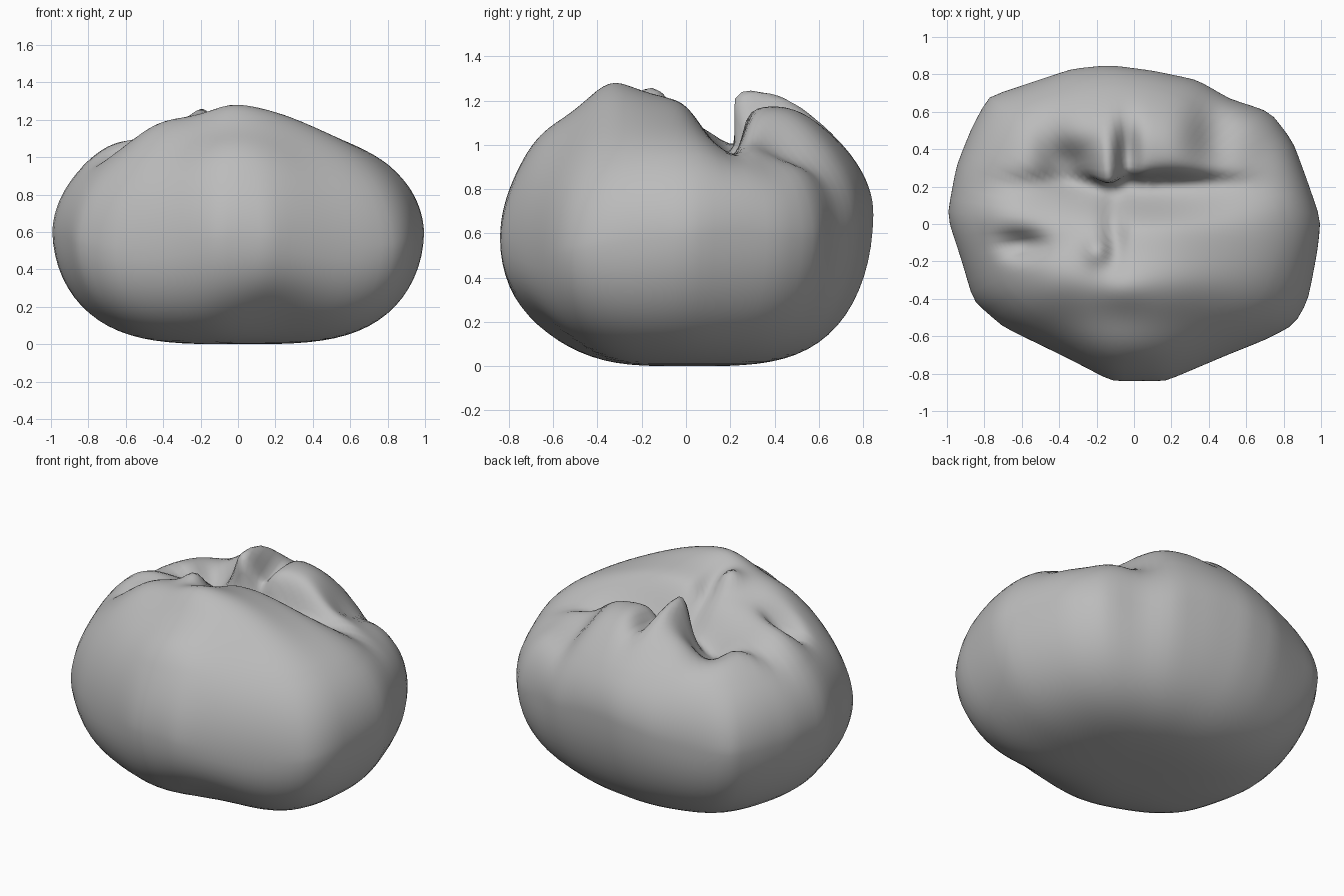
import bpy, bmesh
from math import sin, cos, pi, tau, exp, atan2, hypot

old = bpy.data.objects.get("Cube")
if old:
    bpy.data.objects.remove(old)

# Plan outline of the bundle, anticlockwise
OUTLINE = [(1, .02), (.92, .25), (.85, .44), (.73, .6), (.51, .67), (.34, .77), (.1, .82),
           (-.13, .85), (-.33, .83), (-.78, .68), (-.87, .51), (-.95, .31), (-1, .04),
           (-.92, -.2), (-.86, -.41), (-.7, -.55), (-.35, -.72), (-.12, -.84), (.17, -.84),
           (.5, -.7), (.7, -.62), (.86, -.54), (.93, -.41), (.98, -.15)]

# Folds on top: x, y, width in x, width towards front, width towards back, height
FOLDS = [
    (.06, -.34, .42, .22, .2, .15),     # front ridge
    (-.08, -.35, .15, .1, .1, .03),     # ridge peak
    (.1, -.04, .35, .2, .12, .07),      # middle swell
    (-.19, -.14, .08, .08, .08, .07),   # small knuckle
    (-.05, -.68, .4, .12, .15, .07),    # front brow
    (-.42, -.28, .2, .22, .2, .07),     # left shoulder
    (-.55, -.5, .2, .2, .2, .03),       # left front corner
    (-.04, .5, .45, .25, .25, .1),      # back swell
    (-.14, .27, .08, .06, .2, .12),     # pinched tip
    (.22, .38, .13, .1, .25, .02),      # back right lobe
    (.02, .21, .6, .14, .06, -.2),      # cross cleft
    (-.36, .31, .14, .1, .12, -.18),    # left pit
    (-.45, .45, .1, .12, .15, -.06),    # left back valley
    (-.04, .38, .06, .14, .18, -.13),   # valley between lobes
    (.43, .5, .12, .2, .25, -.12),      # right back valley
    (.66, .36, .22, .15, .2, -.09),     # right lobe
    (-.11, -.05, .06, .15, .2, -.07),   # centre crease
    (-.6, -.11, .12, .06, .06, -.13),   # side dimple
    (-.7, .05, .2, .12, .12, .05),      # left lobe
]
# Underside lifted at the front right
HOLLOWS = [(.2, -.7, .3, .25, .25, .1)]


def rim_radius(a):
    """Distance from the centre to the outline along an angle."""
    dx, dy = cos(a), sin(a)
    for (x0, y0), (x1, y1) in zip(OUTLINE, OUTLINE[1:] + OUTLINE[:1]):
        c0, c1 = dx * y0 - dy * x0, dx * y1 - dy * x1
        if c0 <= 0 < c1:
            t = c0 / (c0 - c1)
            return hypot(x0 + t * (x1 - x0), y0 + t * (y1 - y0))
    return 1


def bumps(table, x, y):
    total = 0
    for cx, cy, wx, front, back, h in table:
        wy = front if y < cy else back
        total += h * exp(-((x - cx) / wx) ** 2 - ((y - cy) / wy) ** 2)
    return total


def point(a, phi, rim, soft):
    s = cos(phi)
    # Outline corners soften away from the widest ring
    radius = rim + (soft - rim) * min(1, abs(phi) * 1.5)
    x, y = s * radius * cos(a), s * radius * sin(a)
    f = (1 - s ** (3.2 if phi > 0 else 3.5)) ** .5
    equator = .59 + .12 * max(0, y) - .02 * max(0, -y) - .08 * sin(2 * a) ** 2 * s
    if phi < 0:
        return x, y, equator * (1 - f) + f * bumps(HOLLOWS, x, y)
    z = equator + (1.12 - equator) * f + f * bumps(FOLDS, x, y)
    # Pinched tip leans forward over the cleft
    if z > 1:
        y -= .3 * (z - 1) * exp(-((x + .12) / .18) ** 2 - ((y - .28) / .1) ** 2)
    return x, y, z


# Cloth body: rings from the bottom pole to the top pole
SIDES, LOW, HIGH = 96, 20, 44
phis = [-pi / 2 * (1 - i / LOW) for i in range(1, LOW)]
phis += [pi / 2 * i / HIGH for i in range(HIGH)]
angles = [tau * i / SIDES for i in range(SIDES)]
rims = [rim_radius(a) for a in angles]
softs = rims
for step in range(6):
    softs = [(softs[i - 1] + softs[i] + softs[(i + 1) % SIDES]) / 3 for i in range(SIDES)]
bm = bmesh.new()
rings = [[bm.verts.new(point(a, p, r, s)) for a, r, s in zip(angles, rims, softs)]
         for p in phis]
for lower, upper in zip(rings, rings[1:]):
    for i in range(SIDES):
        j = (i + 1) % SIDES
        bm.faces.new((lower[i], lower[j], upper[j], upper[i]))
for ring, phi in ((rings[0], -pi / 2), (rings[-1], pi / 2)):
    pole = bm.verts.new(point(0, phi, 1, 1))
    for i in range(SIDES):
        bm.faces.new((ring[i], ring[(i + 1) % SIDES], pole))
bmesh.ops.recalc_face_normals(bm, faces=bm.faces)
bmesh.ops.smooth_vert(bm, verts=[v for v in bm.verts if v.co.z < .95], factor=.5,
                      use_axis_x=True, use_axis_y=True, use_axis_z=True)
low = min(v.co.z for v in bm.verts)
for v in bm.verts:
    v.co.z -= low
mesh = bpy.data.meshes.new("cloth_bundle")
bm.to_mesh(mesh)
bm.free()
bundle = bpy.data.objects.new("cloth_bundle", mesh)
bpy.context.collection.objects.link(bundle)

# Plain grey cloth
grey = bpy.data.materials.new("grey_cloth")
grey.use_nodes = True
colour = (.5, .5, .5, 1)
grey.diffuse_color = colour
grey.node_tree.nodes["Principled BSDF"].inputs["Base Color"].default_value = colour
mesh.materials.append(grey)
for polygon in mesh.polygons:
    polygon.use_smooth = True
